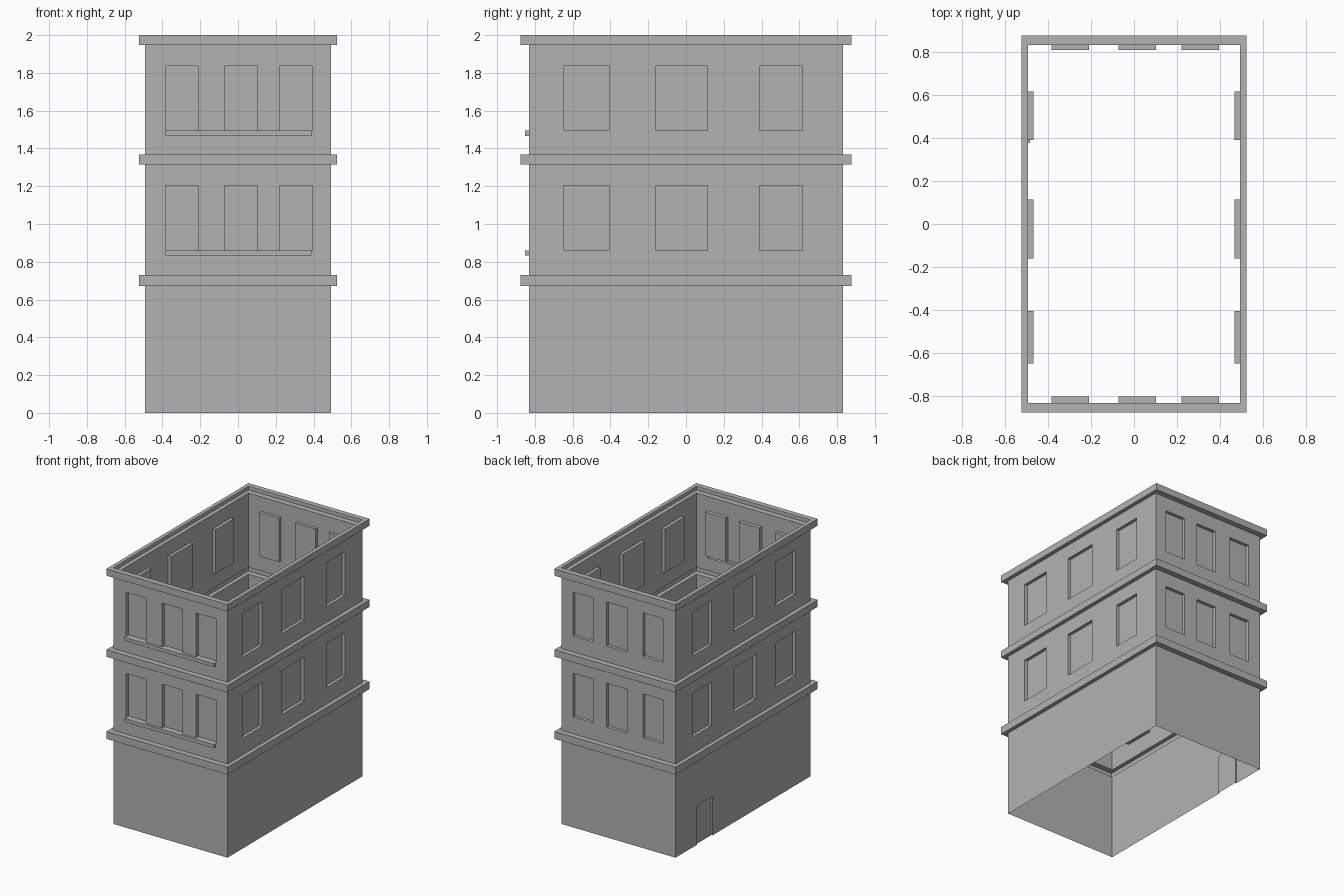
import bpy
import bmesh
from mathutils import Vector

cube = bpy.data.objects.get("Cube")
if cube:
    bpy.data.objects.remove(cube, do_unlink=True)

HALF_X, HALF_Y = 0.492, 0.832          # wall planes
OUT_X, OUT_Y = 0.523, 0.876            # band outer faces
BANDS = [(0.673, 0.731), (1.314, 1.369), (1.947, 2.0)]
FLOORS = [(0.861, 1.203), (1.494, 1.836)]   # window bottom and top per storey
END_WINDOWS = [(-0.384, -0.21), (-0.072, 0.103), (0.22, 0.394)]
SIDE_WINDOWS = [(-0.647, -0.405), (-0.16, 0.113), (0.39, 0.616)]

grey = bpy.data.materials.new("plain grey")
grey.use_nodes = True
colour = (0.45, 0.45, 0.45, 1)
grey.diffuse_color = colour
grey.node_tree.nodes["Principled BSDF"].inputs["Base Color"].default_value = colour


def finish(name, bm):
    mesh = bpy.data.meshes.new(name)
    bm.to_mesh(mesh)
    bm.free()
    mesh.materials.append(grey)
    bpy.context.collection.objects.link(bpy.data.objects.new(name, mesh))


def wall(name, half, place, normal, panels):
    """Single-skin wall; each panel (u0, u1, z0, z1, push) is pushed along the normal."""
    us = sorted({-half, half} | {u for p in panels for u in p[:2]})
    zs = sorted({0.0} | {z for b in BANDS for z in b} | {z for p in panels for z in p[2:4]})
    bm = bmesh.new()
    grid = [[bm.verts.new(place(u, z)) for u in us] for z in zs]
    regions = {}
    for j in range(len(zs) - 1):
        for i in range(len(us) - 1):
            u, z = (us[i] + us[i + 1]) / 2, (zs[j] + zs[j + 1]) / 2
            if any(a < z < b for a, b in BANDS):
                continue
            face = bm.faces.new((grid[j][i], grid[j][i + 1], grid[j + 1][i + 1], grid[j + 1][i]))
            face.normal_update()
            if face.normal.dot(normal) < 0:
                face.normal_flip()
            for k, p in enumerate(panels):
                if p[0] < u < p[1] and p[2] < z < p[3]:
                    regions.setdefault(k, []).append(face)
    # Push windows, sills and door out of the wall plane
    for k, faces in regions.items():
        new = bmesh.ops.extrude_face_region(bm, geom=faces)["geom"]
        moved = [g for g in new if isinstance(g, bmesh.types.BMVert)]
        bmesh.ops.translate(bm, verts=moved, vec=normal * panels[k][4])
        bmesh.ops.delete(bm, geom=[f for f in faces if f.is_valid], context='FACES')
    # Keep the underside open
    under = [f for f in bm.faces if all(v.co.z < 0.001 for v in f.verts)]
    bmesh.ops.delete(bm, geom=under, context='FACES')
    bmesh.ops.delete(bm, geom=[v for v in bm.verts if not v.link_faces], context='VERTS')
    bmesh.ops.dissolve_limit(bm, angle_limit=0.01, verts=bm.verts[:], edges=bm.edges[:])
    finish(name, bm)


def windows(columns, depth):
    return [(a, b, z0, z1, -depth) for z0, z1 in FLOORS for a, b in columns]


# Walls with recessed windows
sills = [(-0.384, 0.389, z0 - 0.027, z0, 0.02) for z0, z1 in FLOORS]
door = [(0.377, 0.57, 0.0, 0.305, -0.01)]
wall("front_wall", HALF_X, lambda u, z: (u, -HALF_Y, z), Vector((0, -1, 0)),
     windows(END_WINDOWS, 0.03) + sills)
wall("back_wall", HALF_X, lambda u, z: (u, HALF_Y, z), Vector((0, 1, 0)),
     windows(END_WINDOWS, 0.025))
wall("left_wall", HALF_Y, lambda u, z: (HALF_X, u, z), Vector((1, 0, 0)),
     windows(SIDE_WINDOWS, 0.025))
wall("right_wall", HALF_Y, lambda u, z: (-HALF_X, u, z), Vector((-1, 0, 0)),
     windows(SIDE_WINDOWS, 0.025) + door)


# Projecting bands, open towards the inside
for name, (low, high) in zip(("lower_band", "middle_band", "cornice"), BANDS):
    bm = bmesh.new()
    loops = []
    for x, y, z in ((HALF_X, HALF_Y, low), (OUT_X, OUT_Y, low),
                    (OUT_X, OUT_Y, high), (HALF_X, HALF_Y, high)):
        loops.append([bm.verts.new((sx * x, sy * y, z))
                      for sx, sy in ((-1, -1), (1, -1), (1, 1), (-1, 1))])
    for a, b in zip(loops, loops[1:]):
        for i in range(4):
            j = (i + 1) % 4
            bm.faces.new((a[i], a[j], b[j], b[i]))
    finish(name, bm)
